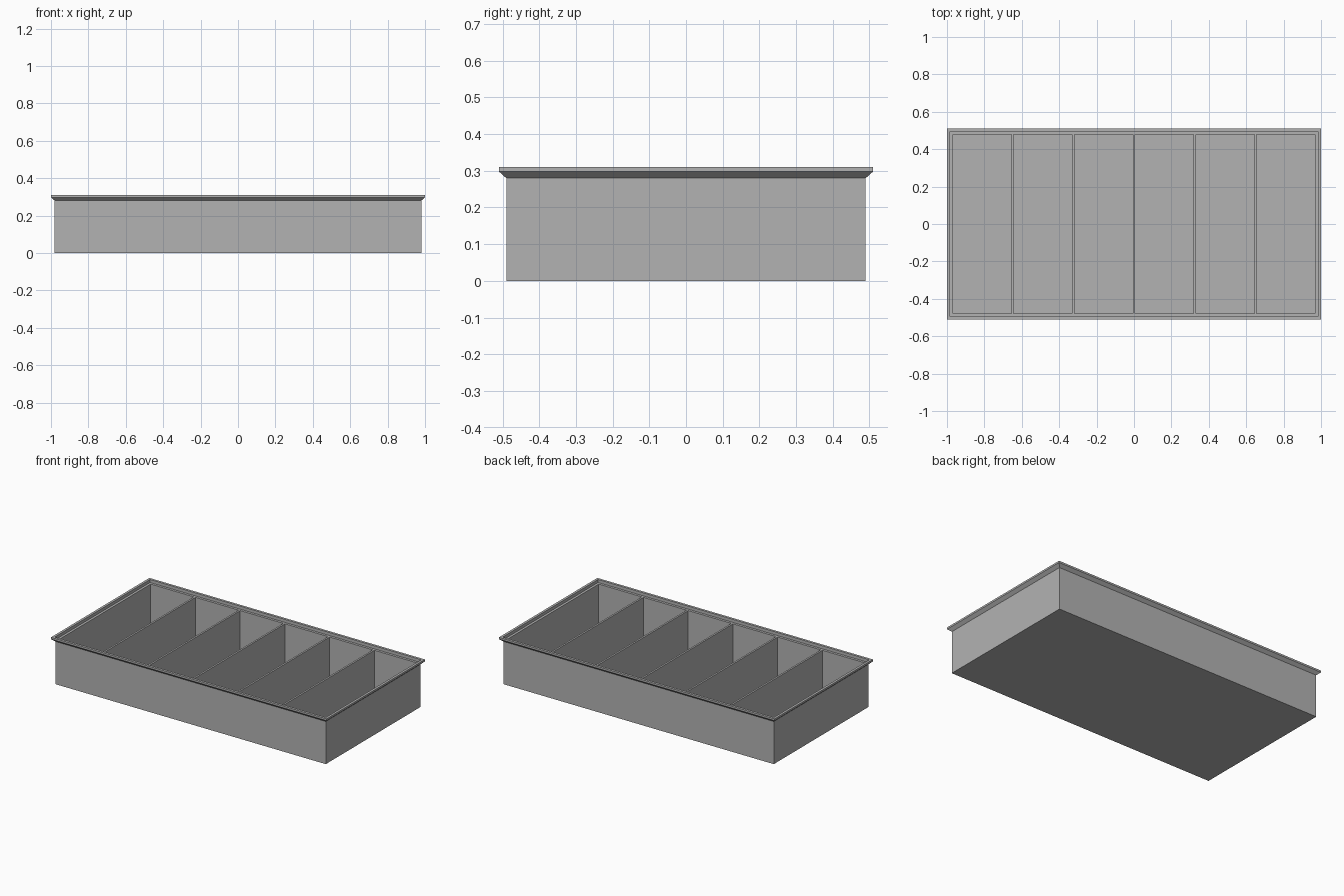
import bpy
import bmesh

cube = bpy.data.objects.get("Cube")
if cube:
    bpy.data.objects.remove(cube, do_unlink=True)

GREY = (0.45, 0.45, 0.45, 1)
mat = bpy.data.materials.new("plain_grey")
mat.use_nodes = True
mat.diffuse_color = GREY
mat.node_tree.nodes["Principled BSDF"].inputs["Base Color"].default_value = GREY

HALF_X, HALF_Y = 1.0, 0.51      # outer edge of the rim
LEDGE_Z, FLOOR_Z = 0.29, 0.01
WALL_INSET = 0.032              # rim edge to inner wall
DIVIDERS, DIVIDER_WIDTH = 5, 0.012


def finish(bm, name):
    bmesh.ops.recalc_face_normals(bm, faces=bm.faces)
    mesh = bpy.data.meshes.new(name)
    bm.to_mesh(mesh)
    bm.free()
    mesh.materials.append(mat)
    obj = bpy.data.objects.new(name, mesh)
    bpy.context.collection.objects.link(obj)
    return obj


def tray(name, profile):
    """Bridge rectangular rings given as (inset, height), capping both ends."""
    bm = bmesh.new()
    rings = []
    for inset, z in profile:
        x, y = HALF_X - inset, HALF_Y - inset
        rings.append([bm.verts.new((sx * x, sy * y, z))
                      for sx, sy in ((-1, -1), (1, -1), (1, 1), (-1, 1))])
    for a, b in zip(rings, rings[1:]):
        for i in range(4):
            j = (i + 1) % 4
            bm.faces.new((a[i], a[j], b[j], b[i]))
    bm.faces.new(rings[0])
    bm.faces.new(rings[-1])
    return finish(bm, name)


def box(name, size, centre):
    bm = bmesh.new()
    bmesh.ops.create_cube(bm, size=1)
    bmesh.ops.scale(bm, vec=size, verts=bm.verts)
    bmesh.ops.translate(bm, vec=centre, verts=bm.verts)
    return finish(bm, name)


# Tray shell: outer wall, flared rim, recessed ledge, inner wall and floor
tray("tray_shell", [
    (0.02, 0), (0.02, 0.28), (0, 0.298), (0, 0.31),
    (0.016, 0.31), (0.016, LEDGE_Z),
    (WALL_INSET, LEDGE_Z), (WALL_INSET, FLOOR_Z),
])

# Evenly spaced dividers, flush with the ledge
inner_x, inner_y = HALF_X - WALL_INSET, HALF_Y - WALL_INSET
pitch = (2 * inner_x + DIVIDER_WIDTH) / (DIVIDERS + 1)
for i in range(DIVIDERS):
    x = (i - (DIVIDERS - 1) / 2) * pitch
    box(f"divider_{i + 1}",
        (DIVIDER_WIDTH, 2 * inner_y, LEDGE_Z - FLOOR_Z),
        (x, 0, (LEDGE_Z + FLOOR_Z) / 2))
